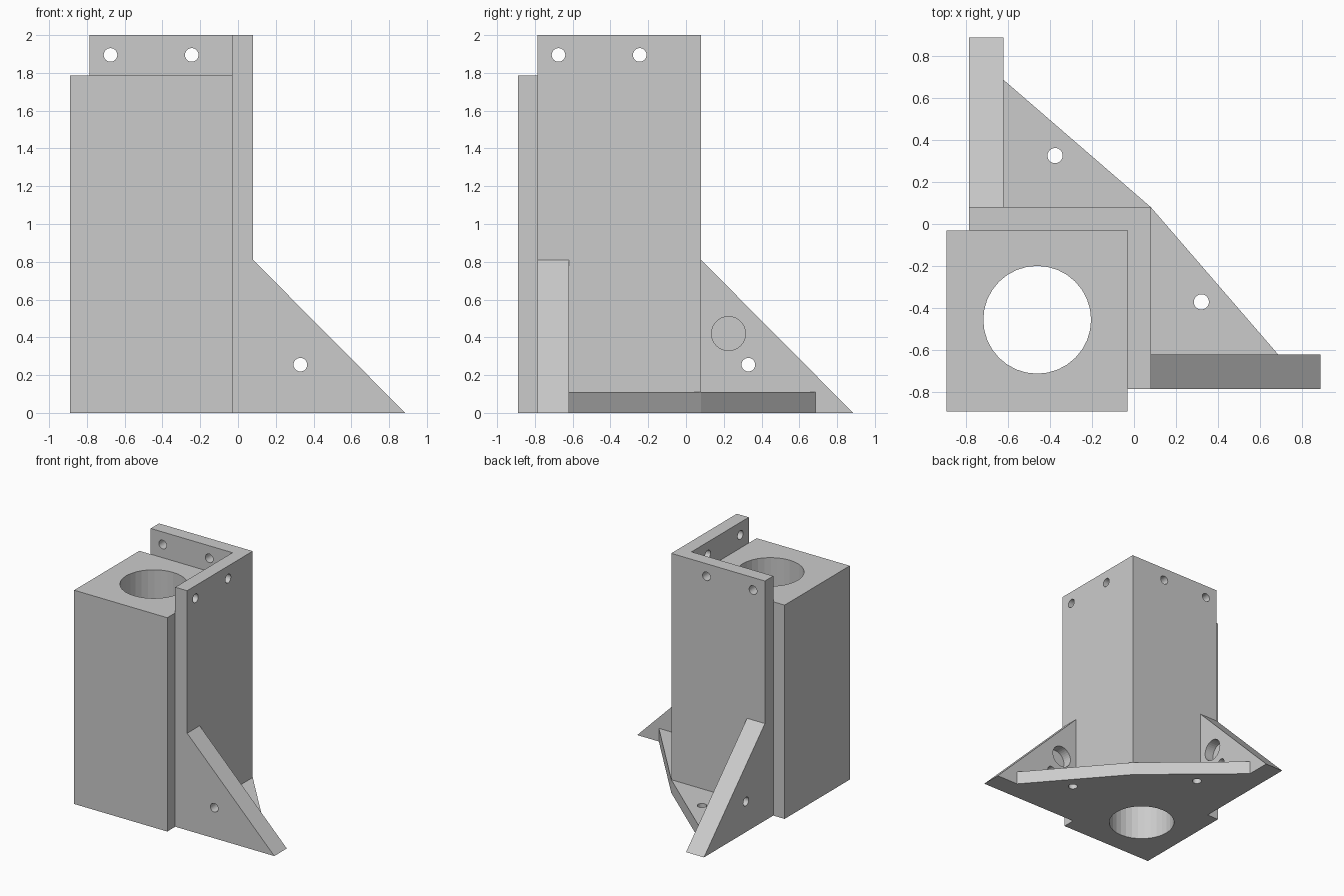
import bpy, bmesh
from mathutils import Vector

if "Cube" in bpy.data.objects:
    bpy.data.objects.remove(bpy.data.objects["Cube"], do_unlink=True)

grey = bpy.data.materials.new("plain_grey")
grey.use_nodes = True
grey.diffuse_color = (0.6, 0.6, 0.6, 1)
grey.node_tree.nodes["Principled BSDF"].inputs["Base Color"].default_value = (0.6, 0.6, 0.6, 1)

# Shared dimensions
INNER, OUTER, END = -0.03, 0.08, -0.785
FOOT, FOOT_IN, TIP = 0.885, -0.62, 0.685
SCREW = 0.036


def axes(axis):
    """Map (u, v, depth) to world space for an extrusion along the axis."""
    return {"X": lambda u, v, d: (d, u, v),
            "Y": lambda u, v, d: (u, d, v),
            "Z": lambda u, v, d: (u, v, d)}[axis]


def prism(name, profile, axis, start, end):
    """Extrude a flat profile along one axis."""
    place = axes(axis)
    bm = bmesh.new()
    face = bm.faces.new([bm.verts.new(place(u, v, start)) for u, v in profile])
    grown = bmesh.ops.extrude_face_region(bm, geom=[face])["geom"]
    bmesh.ops.translate(bm, vec=Vector(place(0, 0, end - start)),
                        verts=[g for g in grown if isinstance(g, bmesh.types.BMVert)])
    bmesh.ops.recalc_face_normals(bm, faces=bm.faces)
    mesh = bpy.data.meshes.new(name)
    bm.to_mesh(mesh)
    bm.free()
    mesh.materials.append(grey)
    obj = bpy.data.objects.new(name, mesh)
    bpy.context.collection.objects.link(obj)
    return obj


def drill(obj, axis, u, v, radius, start, end, sides=32):
    """Cut a round hole, then discard the cutter."""
    bm = bmesh.new()
    bmesh.ops.create_circle(bm, segments=sides, radius=radius)
    ring = [(p.co.x + u, p.co.y + v) for p in bm.verts]
    bm.free()
    cutter = prism("hole_cutter", ring, axis, start, end)
    cutter.hide_render = True
    mod = obj.modifiers.new("hole", "BOOLEAN")
    mod.operation, mod.solver, mod.object = "DIFFERENCE", "EXACT", cutter
    graph = bpy.context.evaluated_depsgraph_get()
    cut = bpy.data.meshes.new_from_object(obj.evaluated_get(graph))
    obj.modifiers.clear()
    obj.data = cut
    bpy.data.objects.remove(cutter, do_unlink=True)


# Square block with a vertical bore
LOW = -0.89
block = prism("bored_block", [(LOW, LOW), (INNER, LOW), (INNER, INNER), (LOW, INNER)],
              "Z", 0, 1.785)
drill(block, "Z", -0.46, -0.455, 0.256, -1, 3)

# Tall L-shaped wall with screw holes along the top
wall = prism("corner_wall", [(END, INNER), (INNER, INNER), (INNER, END),
                             (OUTER, END), (OUTER, OUTER), (END, OUTER)], "Z", 0, 2)
for axis in "XY":
    for u in (-0.675, -0.245):
        drill(wall, axis, u, 1.895, SCREW, -0.2, 0.2)

# Triangular gussets: through screw hole and a blind pocket on the inner face
for name, axis in (("left_gusset", "Y"), ("back_gusset", "X")):
    gusset = prism(name, [(OUTER, 0), (FOOT, 0), (OUTER, 0.81)], axis, END, FOOT_IN)
    drill(gusset, axis, 0.33, 0.255, SCREW, -1, 0)
    drill(gusset, axis, 0.225, 0.42, 0.09, FOOT_IN - 0.08, 0)

# Floor plates filling the corners between gussets and wall
for name, swap in (("left_floor_plate", False), ("back_floor_plate", True)):
    outline = [(OUTER, FOOT_IN), (TIP, FOOT_IN), (OUTER, OUTER)]
    hole = (0.32, -0.37)
    if swap:
        outline = [(y, x) for x, y in outline]
        hole = (-0.375, 0.325)
    plate = prism(name, outline, "Z", 0, 0.11)
    drill(plate, "Z", *hole, SCREW, -1, 1)
